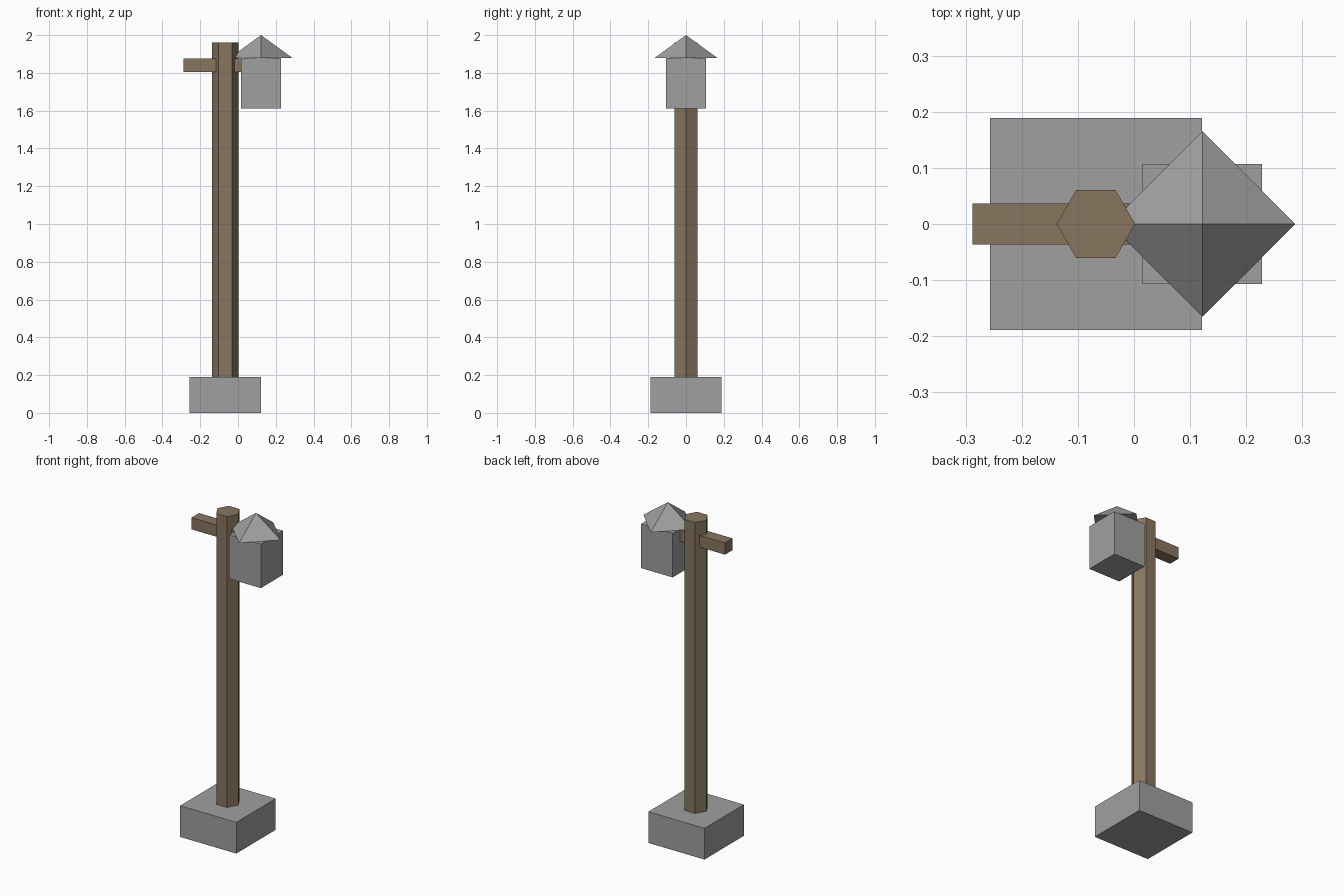
import bpy
import math

if "Cube" in bpy.data.objects:
    bpy.data.objects.remove(bpy.data.objects["Cube"])


def material(name, rgb):
    m = bpy.data.materials.new(name)
    m.diffuse_color = (*rgb, 1)
    m.use_nodes = True
    m.node_tree.nodes["Principled BSDF"].inputs["Base Color"].default_value = m.diffuse_color
    return m


GREY = material("stone grey", (0.35, 0.35, 0.35))
BROWN = material("wood brown", (0.25, 0.18, 0.115))


def finish(name, mat):
    ob = bpy.context.object
    ob.name = name
    ob.data.materials.append(mat)
    return ob


def box(name, mat, x, z0, z1, width, depth):
    bpy.ops.mesh.primitive_cube_add(size=1, location=(x, 0, (z0 + z1) / 2))
    bpy.context.object.scale = (width, depth, z1 - z0)
    bpy.ops.object.transform_apply(location=False, rotation=False, scale=True)
    return finish(name, mat)


POST_X, LAMP_X = -0.068, 0.122

# Stone footing
box("base", GREY, POST_X, 0, 0.19, 0.378, 0.378)

# Hexagonal post, corners pointing along x
bpy.ops.mesh.primitive_cylinder_add(
    vertices=6, radius=0.07, depth=1.77,
    location=(POST_X, 0, 1.075), rotation=(0, 0, math.radians(30)))
bpy.ops.object.transform_apply(location=False, rotation=True, scale=False)
finish("post", BROWN)

# Crossarm through the post, ending inside the lantern
box("crossarm", BROWN, POST_X, 1.805, 1.876, 0.44, 0.073)

# Lantern body
box("lantern", GREY, LAMP_X, 1.612, 1.88, 0.213, 0.213)

# Pyramid cap, turned 45 degrees to the lantern
bpy.ops.mesh.primitive_cone_add(
    vertices=4, radius1=0.165, radius2=0, depth=0.12, location=(LAMP_X, 0, 1.94))
finish("lantern_cap", GREY)
